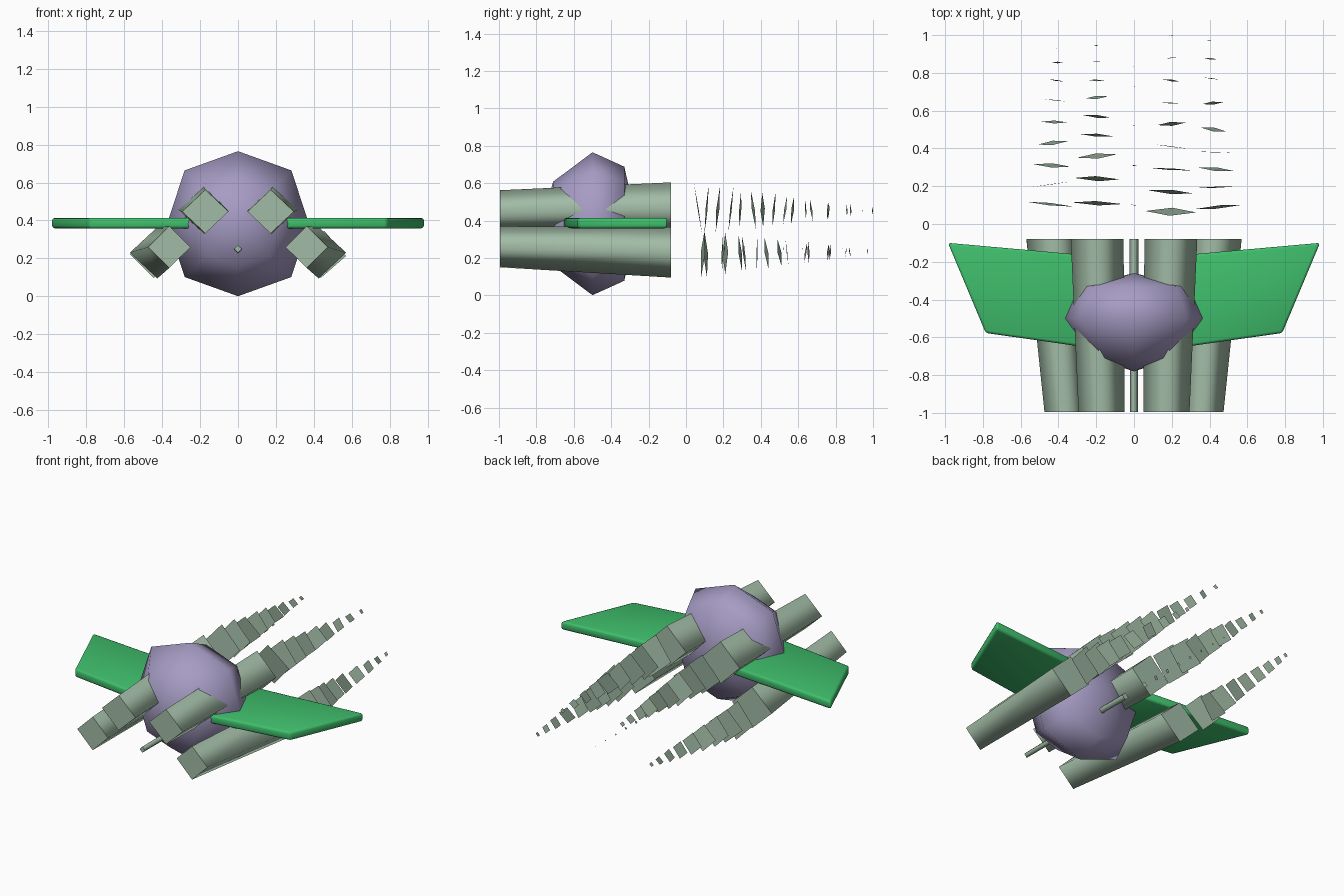
import bpy, bmesh, math, random
from mathutils import Vector, Euler

if "Cube" in bpy.data.objects:
    bpy.data.objects.remove(bpy.data.objects["Cube"])

random.seed(4)


def material(name, rgb):
    m = bpy.data.materials.new(name)
    m.diffuse_color = (*rgb, 1)
    m.use_nodes = True
    m.node_tree.nodes["Principled BSDF"].inputs["Base Color"].default_value = m.diffuse_color
    return m


PURPLE = material("purple", (0.38, 0.33, 0.55))
GREEN = material("green", (0.05, 0.52, 0.15))
SAGE = material("sage", (0.36, 0.50, 0.38))


def make_object(name, bm, mat):
    bmesh.ops.recalc_face_normals(bm, faces=bm.faces)
    mesh = bpy.data.meshes.new(name)
    bm.to_mesh(mesh)
    bm.free()
    mesh.materials.append(mat)
    ob = bpy.data.objects.new(name, mesh)
    bpy.context.collection.objects.link(ob)
    return ob


def ring(bm, n, cx, y, cz, rx, rz):
    return [bm.verts.new((cx + rx * math.cos(2 * math.pi * i / n), y,
                          cz + rz * math.sin(2 * math.pi * i / n))) for i in range(n)]


def bridge(bm, a, b):
    n = len(a)
    for i in range(n):
        bm.faces.new((a[i], a[(i + 1) % n], b[(i + 1) % n], b[i])).smooth = True


# Faceted ball body: rings around the y axis between two poles
bm = bmesh.new()
rings = []
for y, r in ((-0.71, 0.225), (-0.5, 0.382), (-0.33, 0.305)):
    rg = ring(bm, 8, 0, y, 0.383, r, r)
    for v in rg[1::2]:
        v.co.x *= 1.04
        v.co.z = 0.383 + (v.co.z - 0.383) * 1.04
    for v in (rg[0], rg[4]):
        v.co.x *= 0.98
    rings.append(rg)
for a, b in zip(rings, rings[1:]):
    bridge(bm, a, b)
for rg, y in ((rings[0], -0.78), (rings[-1], -0.26)):
    tip = bm.verts.new((0, y, 0.383))
    for i in range(8):
        bm.faces.new((rg[i], rg[(i + 1) % 8], tip)).smooth = True
make_object("body", bm, PURPLE)


# Wings: swept plates with softened edges
def wing(name, side):
    bm = bmesh.new()
    outline = ((0.2, -0.66), (0.785, -0.577), (0.985, -0.1), (0.2, -0.17))
    lo, hi = ([bm.verts.new((side * x, y, z)) for x, y in outline] for z in (0.358, 0.414))
    bm.faces.new(lo)
    bm.faces.new(hi)
    bridge(bm, lo, hi)
    bmesh.ops.bevel(bm, geom=bm.edges[:], offset=0.014, segments=2,
                    affect='EDGES', profile=0.5)
    for f in bm.faces:
        f.smooth = True
    make_object(name, bm, GREEN)


wing("left_wing", -1)
wing("right_wing", 1)


# Engines: four-sided tubes that flare towards the back
def engine(name, front, back):
    bm = bmesh.new()
    a = ring(bm, 4, front[0], -0.995, front[1], front[2], front[3])
    b = ring(bm, 4, back[0], -0.08, back[1], back[2], back[3])
    bridge(bm, a, b)
    bm.faces.new(a)
    bm.faces.new(b)
    make_object(name, bm, SAGE)


# Exhaust: shrinking, slightly tilted diamond sheets
def exhaust(name, start, end, size, ys, tilt=0.16):
    bm = bmesh.new()
    for i, y in enumerate(ys):
        t = i / (len(ys) - 1)
        c = Vector(start).lerp(Vector(end), t)
        r = size * (1 - 0.87 * t)
        rot = Euler((random.uniform(-tilt, tilt), random.uniform(-0.08, 0.08),
                     random.uniform(-tilt, tilt)))
        vs = []
        for k in range(4):
            a = k * math.pi / 2
            p = Vector((r * math.cos(a), 0, r * math.sin(a)))
            p.rotate(rot)
            vs.append(bm.verts.new((c.x + p.x, y + p.y, c.y + p.z)))
        bm.faces.new(vs)
    make_object(name, bm, SAGE)


steps = {
    ("upper", -1): (0.11, 0.24, 0.36, 0.47, 0.57, 0.67, 0.76, 0.86, 0.945),
    ("upper", 1): (0.065, 0.17, 0.29, 0.41, 0.53, 0.64, 0.76, 0.88, 0.997),
    ("lower", -1): (0.105, 0.21, 0.31, 0.43, 0.54, 0.655, 0.76, 0.855, 0.93),
    ("lower", 1): (0.09, 0.195, 0.29, 0.38, 0.50, 0.64, 0.77, 0.875, 0.97),
}
for s, label in ((-1, "left"), (1, "right")):
    engine(f"upper_{label}_engine", (s * 0.172, 0.447, 0.122, 0.115),
           (s * 0.195, 0.465, 0.14, 0.139))
    engine(f"lower_{label}_engine", (s * 0.362, 0.26, 0.112, 0.11),
           (s * 0.425, 0.23, 0.145, 0.135))
    exhaust(f"upper_{label}_exhaust", (s * 0.195, 0.46), (s * 0.20, 0.453), 0.135,
            steps["upper", s])
    exhaust(f"lower_{label}_exhaust", (s * 0.445, 0.222), (s * 0.40, 0.235), 0.125,
            steps["lower", s])

# Slim centre engine with its small exhaust
engine("centre_engine", (0, 0.25, 0.02, 0.02), (0, 0.25, 0.025, 0.025))
exhaust("centre_exhaust", (0, 0.25), (0, 0.25), 0.02,
        [0.1 + 0.105 * i for i in range(9)])
